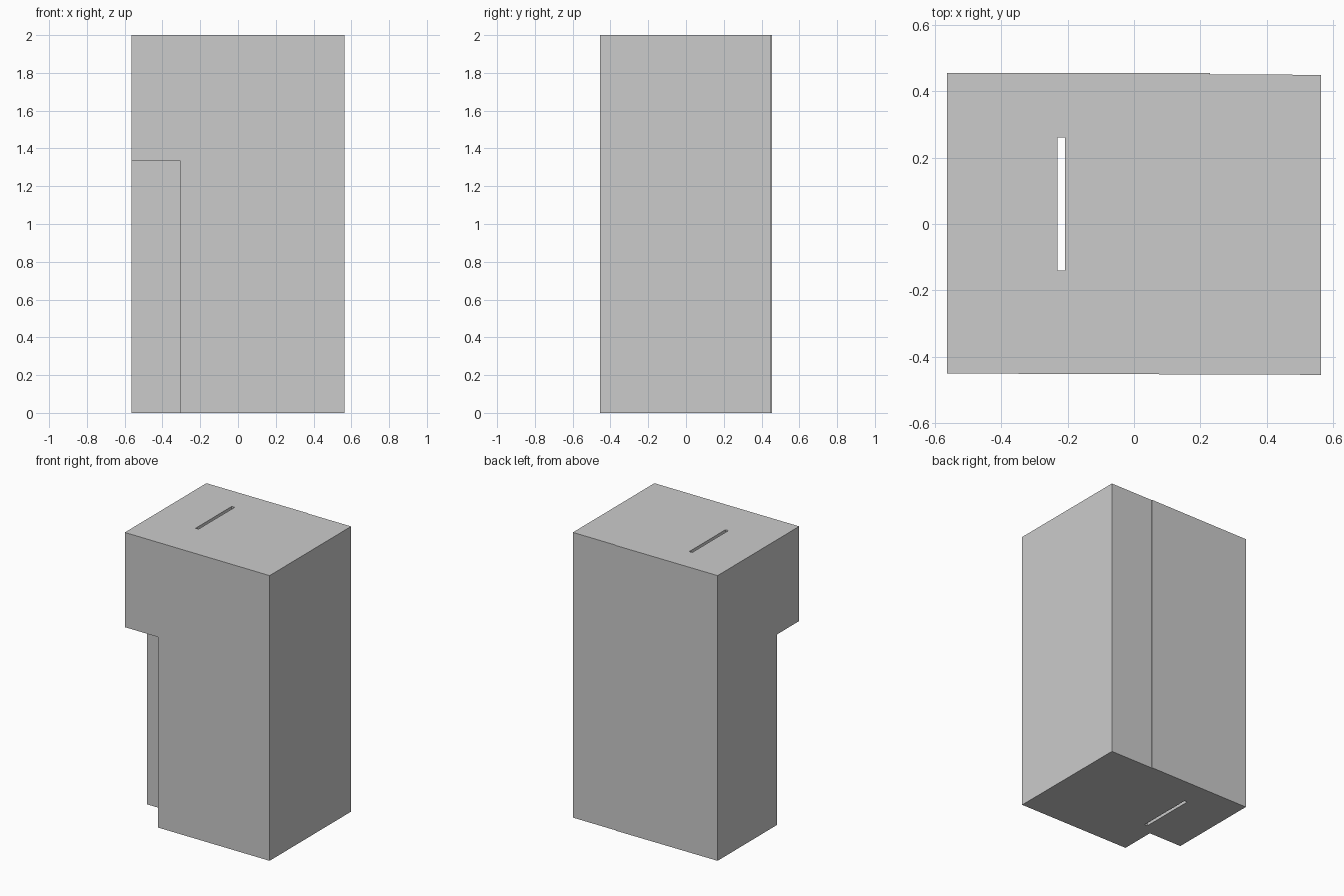
import bpy, bmesh

if "Cube" in bpy.data.objects:
    bpy.data.objects.remove(bpy.data.objects["Cube"])


def prism(name, outline, z0, z1):
    """Vertical prism from a plan outline (counter-clockwise)."""
    bm = bmesh.new()
    base = bm.faces.new([bm.verts.new((x, y, z0)) for x, y in outline])
    ext = bmesh.ops.extrude_face_region(bm, geom=[base], use_keep_orig=True)
    top = [v for v in ext["geom"] if isinstance(v, bmesh.types.BMVert)]
    bmesh.ops.translate(bm, verts=top, vec=(0, 0, z1 - z0))
    bmesh.ops.recalc_face_normals(bm, faces=bm.faces)
    mesh = bpy.data.meshes.new(name)
    bm.to_mesh(mesh)
    bm.free()
    obj = bpy.data.objects.new(name, mesh)
    bpy.context.collection.objects.link(obj)
    return obj


def rect(x0, x1, y0, y1):
    return [(x0, y0), (x1, y0), (x1, y1), (x0, y1)]


def cut(target, cutter):
    mod = target.modifiers.new(cutter.name, 'BOOLEAN')
    mod.operation = 'DIFFERENCE'
    mod.solver = 'EXACT'
    mod.object = cutter
    bpy.context.view_layer.objects.active = target
    bpy.ops.object.modifier_apply(modifier=mod.name)
    bpy.data.objects.remove(cutter)


# Tower block, walls very slightly skewed, with a shallow step in the back wall
tower = prism("tower_block", [
    (-0.563, -0.450), (0.563, -0.454), (0.563, 0.449),
    (0.229, 0.450), (0.229, 0.454), (-0.563, 0.454)], 0, 2)

# Recessed lower corner under the overhang
cut(tower, prism("corner_recess", rect(-0.7, -0.306, -0.7, -0.205), -0.2, 1.336))

# Narrow light shaft running the full height
cut(tower, prism("light_shaft", rect(-0.231, -0.208, -0.14, 0.26), -0.2, 2.2))
